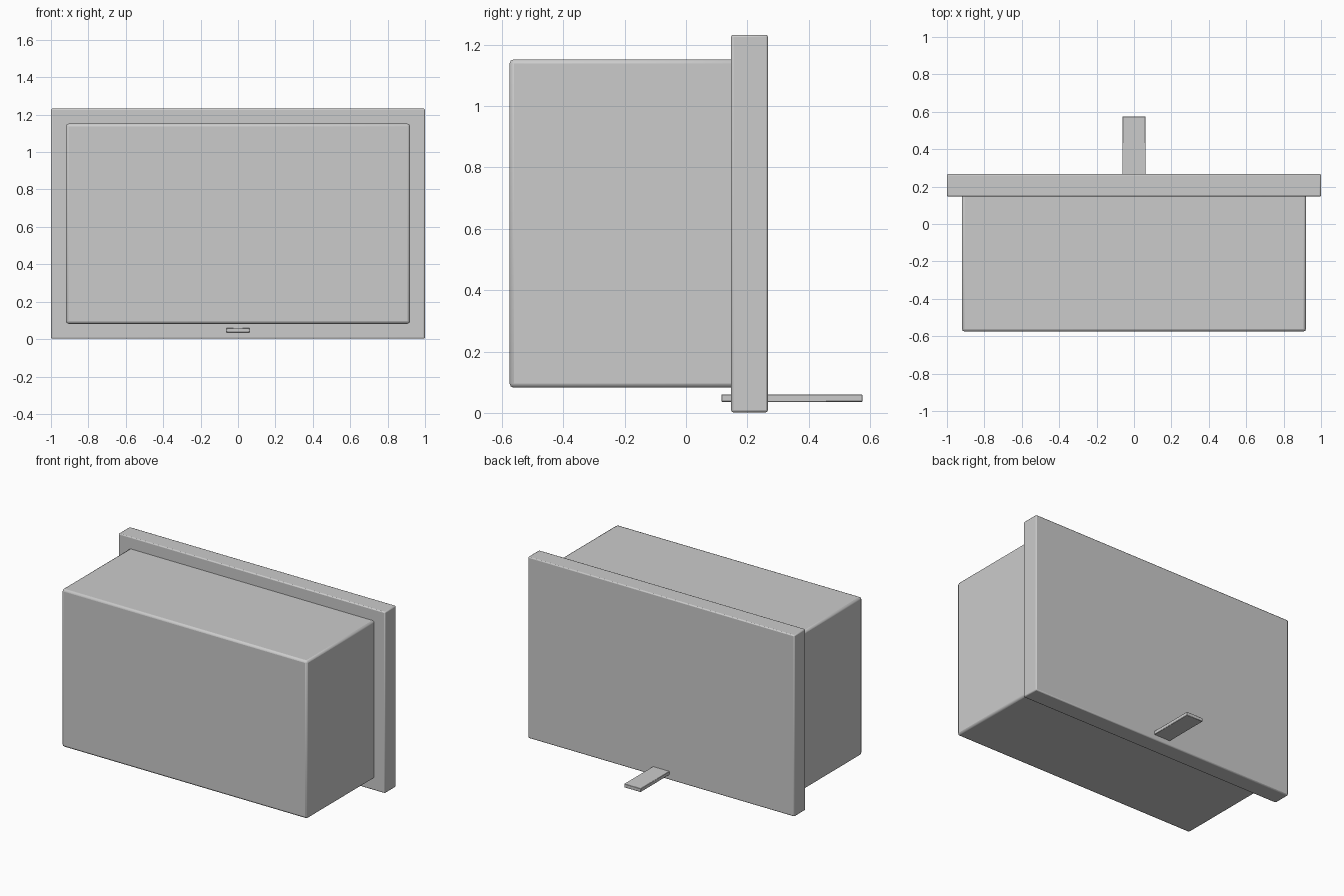
import bpy

if "Cube" in bpy.data.objects:
    bpy.data.objects.remove(bpy.data.objects["Cube"])


def box(name, x, y, z, bevel, segments=2):
    """Softened box spanning the given (min, max) ranges."""
    spans = (x, y, z)
    bpy.ops.mesh.primitive_cube_add(size=1, location=[(a + b) / 2 for a, b in spans])
    ob = bpy.context.object
    ob.name = name
    ob.scale = [b - a for a, b in spans]
    bpy.ops.object.transform_apply(location=False, rotation=False, scale=True)
    mod = ob.modifiers.new("edge_softening", "BEVEL")
    mod.width = bevel
    mod.segments = segments
    bpy.ops.object.shade_smooth_by_angle()
    return ob


# Large housing facing the front
box("housing", (-0.92, 0.92), (-0.575, 0.16), (0.082, 1.152), 0.014)

# Wider panel behind the housing
box("back_panel", (-1.0, 1.0), (0.147, 0.267), (0.002, 1.232), 0.007)

# Thin tab passing through the panel near its lower edge
box("tab", (-0.062, 0.062), (0.115, 0.575), (0.036, 0.06), 0.002, 1)
